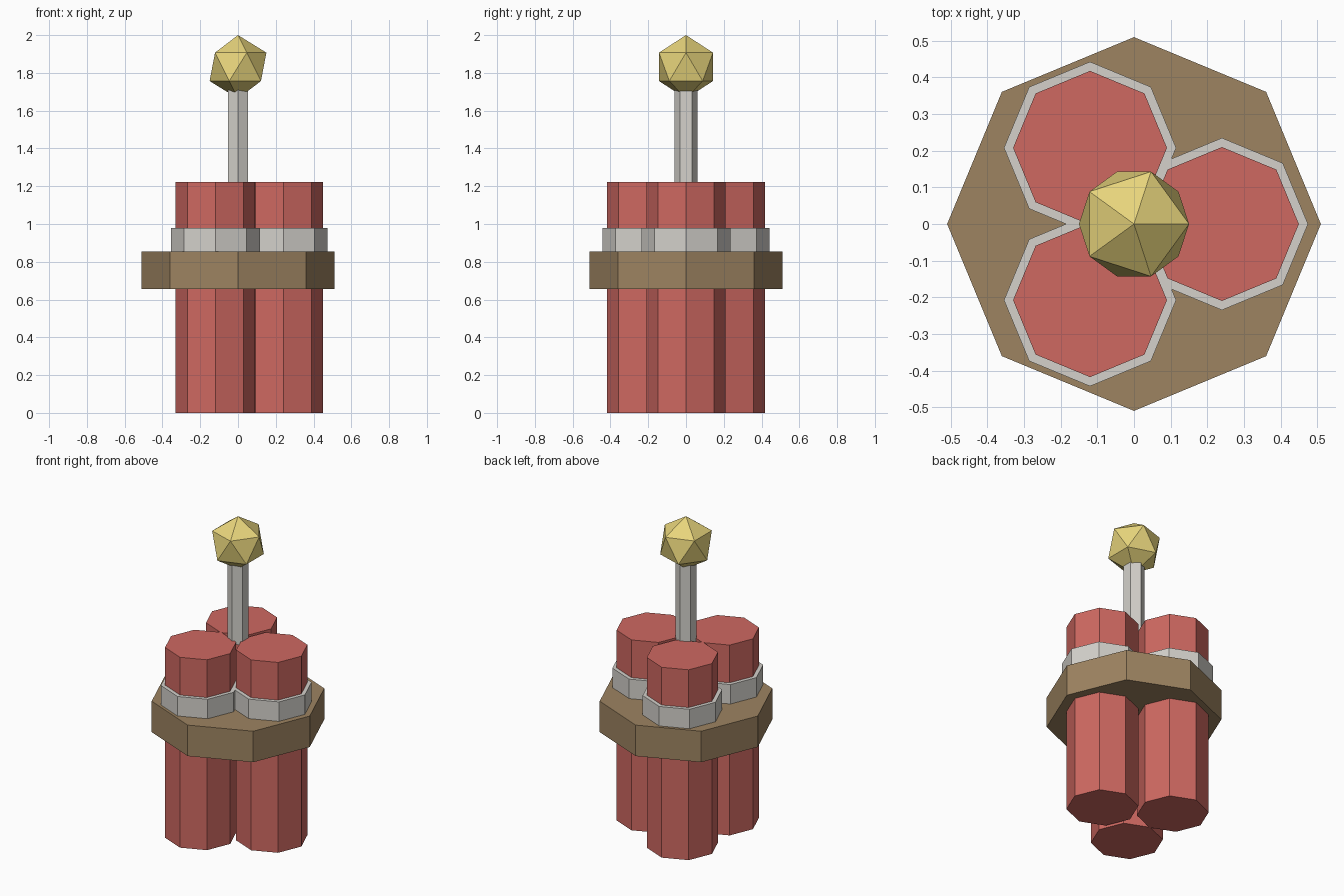
import bpy, bmesh
from math import sin, cos, pi, radians

if "Cube" in bpy.data.objects:
    bpy.data.objects.remove(bpy.data.objects["Cube"])


def material(name, rgb):
    m = bpy.data.materials.new(name)
    m.diffuse_color = (*rgb, 1)
    m.use_nodes = True
    m.node_tree.nodes["Principled BSDF"].inputs["Base Color"].default_value = m.diffuse_color
    return m


RED = material("red_paper", (0.62, 0.14, 0.12))
TAN = material("tan_strap", (0.34, 0.23, 0.12))
PALE = material("pale_cord", (0.66, 0.64, 0.60))
GOLD = material("gold_spark", (0.80, 0.66, 0.20))


def add_object(name, bm, mat):
    bmesh.ops.recalc_face_normals(bm, faces=bm.faces)
    mesh = bpy.data.meshes.new(name)
    bm.to_mesh(mesh)
    bm.free()
    mesh.materials.append(mat)
    obj = bpy.data.objects.new(name, mesh)
    bpy.context.collection.objects.link(obj)
    return obj


def prism(name, sides, radius, z0, z1, mat, center=(0, 0), turn=0.0):
    """Flat-sided upright prism from z0 to z1."""
    bm = bmesh.new()
    ring = []
    for i in range(sides):
        a = turn + 2 * pi * i / sides
        ring.append(bm.verts.new((center[0] + radius * cos(a),
                                  center[1] + radius * sin(a), z0)))
    base = bm.faces.new(ring)
    top = bmesh.ops.extrude_face_region(bm, geom=[base], use_keep_orig=True)
    verts = [v for v in top["geom"] if isinstance(v, bmesh.types.BMVert)]
    bmesh.ops.translate(bm, verts=verts, vec=(0, 0, z1 - z0))
    return add_object(name, bm, mat)


# Three sticks, each with a pale band above the strap
for i in range(3):
    a = radians(120 * i)
    c = (0.24 * cos(a), 0.24 * sin(a))
    prism(f"stick_{i + 1}", 8, 0.21, 0, 1.222, RED, c)
    prism(f"stick_band_{i + 1}", 8, 0.235, 0.855, 0.98, PALE, c)

# Wide strap holding the bundle
prism("strap", 8, 0.51, 0.655, 0.854, TAN)

# Hexagonal fuse rising from the middle
prism("fuse", 6, 0.062, 1.20, 1.72, PALE, turn=pi / 2)

# Faceted spark on the fuse tip
bm = bmesh.new()
bmesh.ops.create_icosphere(bm, subdivisions=1, radius=0.168)
bmesh.ops.translate(bm, verts=bm.verts, vec=(0, 0, 1.832))
add_object("spark", bm, GOLD)
